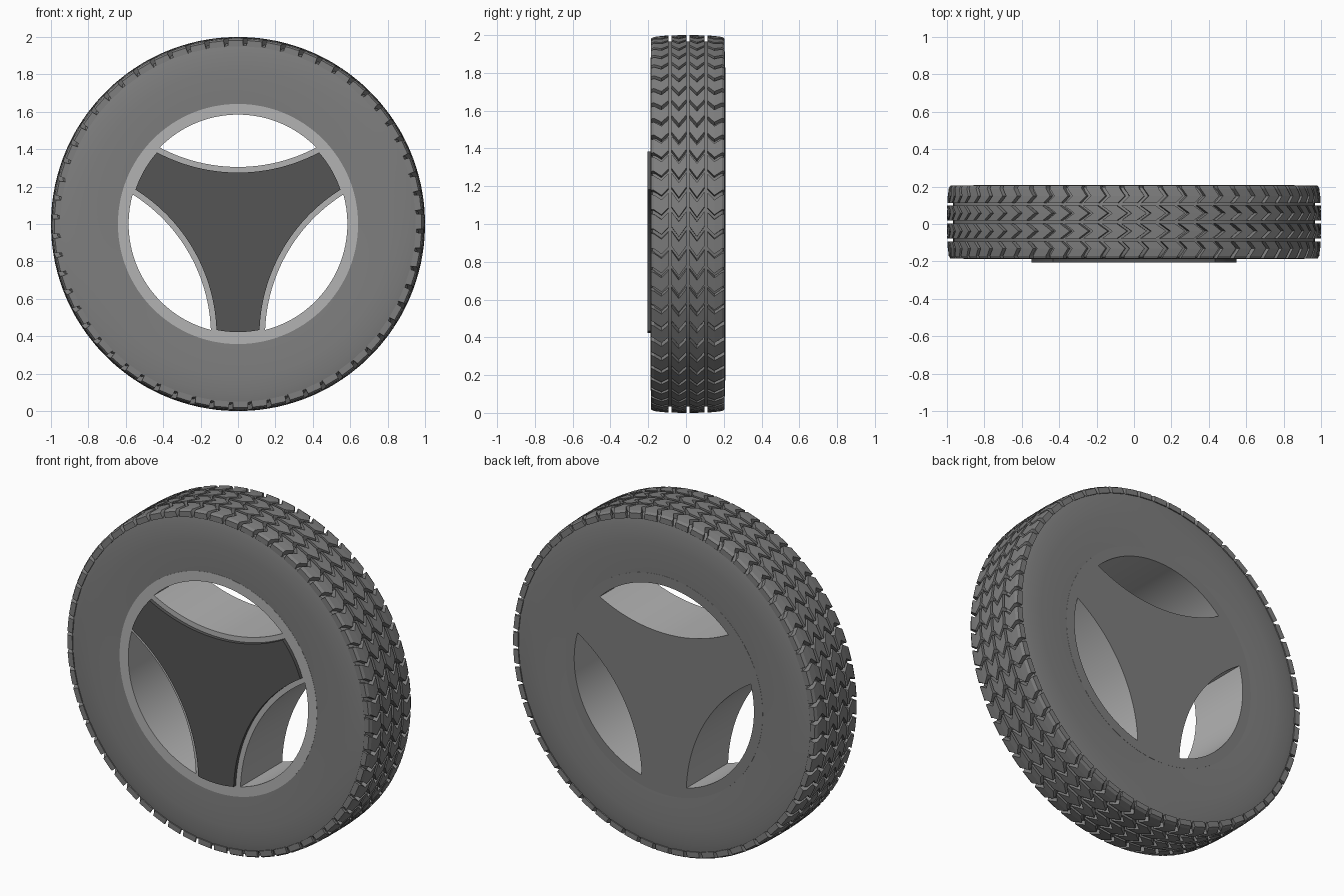
import bpy, bmesh
from math import sin, cos, pi, atan2, sqrt, radians
from mathutils import Matrix

if "Cube" in bpy.data.objects:
    bpy.data.objects.remove(bpy.data.objects["Cube"])

CY = 0.01                      # middle of the tyre across its width
HALF = 0.195


def material(name, v):
    m = bpy.data.materials.new(name)
    m.diffuse_color = (v, v, v, 1)
    m.use_nodes = True
    m.node_tree.nodes["Principled BSDF"].inputs["Base Color"].default_value = m.diffuse_color
    return m


rubber = material("rubber_grey", 0.21)
light = material("rim_grey", 0.45)
dark = material("plate_grey", 0.09)


def finish(obj, angle=30):
    bpy.ops.object.select_all(action='DESELECT')
    obj.select_set(True)
    bpy.context.view_layer.objects.active = obj
    bpy.ops.object.shade_smooth_by_angle(angle=radians(angle))


def mesh_object(name, bm, mat):
    bmesh.ops.recalc_face_normals(bm, faces=bm.faces)
    me = bpy.data.meshes.new(name)
    bm.to_mesh(me)
    bm.free()
    obj = bpy.data.objects.new(name, me)
    bpy.context.collection.objects.link(obj)
    obj.location.z = 1
    me.materials.append(mat)
    return obj


def polar(r, a, y):
    return (r * cos(a), y, r * sin(a))


# Tyre body: closed cross-section (radius, y) swept round the axle
half = [(0.64, 0.193), (0.72, 0.197), (0.82, 0.198), (0.91, 0.196), (0.955, 0.187), (0.967, 0.165)]
profile = [(r, CY - y) for r, y in half] + [(r, CY + y) for r, y in reversed(half)]
bm = bmesh.new()
N = 120
rings = [[bm.verts.new(polar(r, 2 * pi * i / N, y)) for r, y in profile] for i in range(N)]
for i in range(N):
    a, b = rings[i], rings[(i + 1) % N]
    for j in range(len(profile)):
        k = (j + 1) % len(profile)
        bm.faces.new((a[j], a[k], b[k], b[j]))
finish(mesh_object("tyre_body", bm, rubber))

# Tread: four rows of chevron blocks, each row given as (y, top radius, angular shift)
COUNT, LENGTH = 60, 0.080
inner = [(0.008, 1.0, 0.028), (0.048, 1.0, -0.028), (0.088, 0.999, 0.028)]
outer = [(0.103, 0.998, 0.022), (0.140, 0.996, -0.016), (0.180, 0.991, 0.012), (HALF, 0.982, 0.014)]
bm = bmesh.new()
for side in (-1, 1):
    for row in (inner, outer):
        for n in range(COUNT):
            mid = 2 * pi * n / COUNT
            secs = []
            for y, top, shift in row:
                a, w, wb = mid + shift, LENGTH / 2, LENGTH / 2 + 0.004
                yy = CY + side * y
                secs.append([bm.verts.new(polar(r, a + d, yy)) for r, d in
                             ((0.95, -wb), (top, -w), (top, w), (0.95, wb))])
            for s, t in zip(secs, secs[1:]):
                for j in range(4):
                    k = (j + 1) % 4
                    bm.faces.new((s[j], s[k], t[k], t[j]))
            bm.faces.new(secs[0])
            bm.faces.new(secs[-1])
mesh_object("tread_blocks", bm, rubber)


# Flat outlines for the rim and plate
def arc(cx, cy, r, a0, a1, n):
    return [(cx + r * cos(a0 + (a1 - a0) * i / n), cy + r * sin(a0 + (a1 - a0) * i / n)) for i in range(n)]


def turn(pts, a):
    return [(x * cos(a) - y * sin(a), x * sin(a) + y * cos(a)) for x, y in pts]


def corner(a, d, R):
    y = (a * a - R * R + d * d) / (2 * d)
    return sqrt(a * a - y * y), y


def extruded(name, outlines, y0, y1, mat):
    cu = bpy.data.curves.new(name, 'CURVE')
    cu.dimensions = '2D'
    cu.fill_mode = 'BOTH'
    cu.extrude = (y1 - y0) / 2
    for pts in outlines:
        sp = cu.splines.new('POLY')
        sp.points.add(len(pts) - 1)
        for p, (x, y) in zip(sp.points, pts):
            p.co = (x, y, 0, 1)
        sp.use_cyclic_u = True
    tmp = bpy.data.objects.new(name + "_outline", cu)
    bpy.context.collection.objects.link(tmp)
    bpy.context.view_layer.update()
    bm = bmesh.new()
    me = bpy.data.meshes.new_from_object(tmp.evaluated_get(bpy.context.evaluated_depsgraph_get()))
    bm.from_mesh(me)
    bpy.data.objects.remove(tmp)
    bpy.data.meshes.remove(me)
    bmesh.ops.remove_doubles(bm, verts=bm.verts, dist=1e-5)
    bm.transform(Matrix.Translation((0, (y0 + y1) / 2, 0)) @ Matrix.Rotation(pi / 2, 4, 'X'))
    return mesh_object(name, bm, mat)


# Rim: disc with three lens-shaped openings, back face in the tyre colour
A, D, R = 0.585, 1.198, 0.893
x, y = corner(A, D, R)
phi = atan2(y, x)
lens = arc(0, 0, A, phi, pi - phi, 24) + arc(0, D, R, atan2(y - D, -x), atan2(y - D, x), 24)
rim = extruded("rim", [arc(0, 0, 0.642, 0, 2 * pi, 120)] + [turn(lens, k * 2 * pi / 3) for k in range(3)],
               CY - 0.194, CY + 0.194, light)
rim.data.materials.append(rubber)
for p in rim.data.polygons:
    if p.normal.y > 0.9:
        p.material_index = 1
finish(rim)

# Dark three-armed plate on the front of the spokes
A, D, R = 0.578, 1.198, 0.923
x, y = corner(A, D, R)
phi = atan2(y, x)
edge = arc(0, D, R, atan2(y - D, x), atan2(y - D, -x), 24) + arc(0, 0, A, pi - phi, phi + 2 * pi / 3, 8)
outline = sum((turn(edge, k * 2 * pi / 3) for k in range(3)), [])
finish(extruded("spoke_plate", [outline], -0.205, -0.175, dark))
